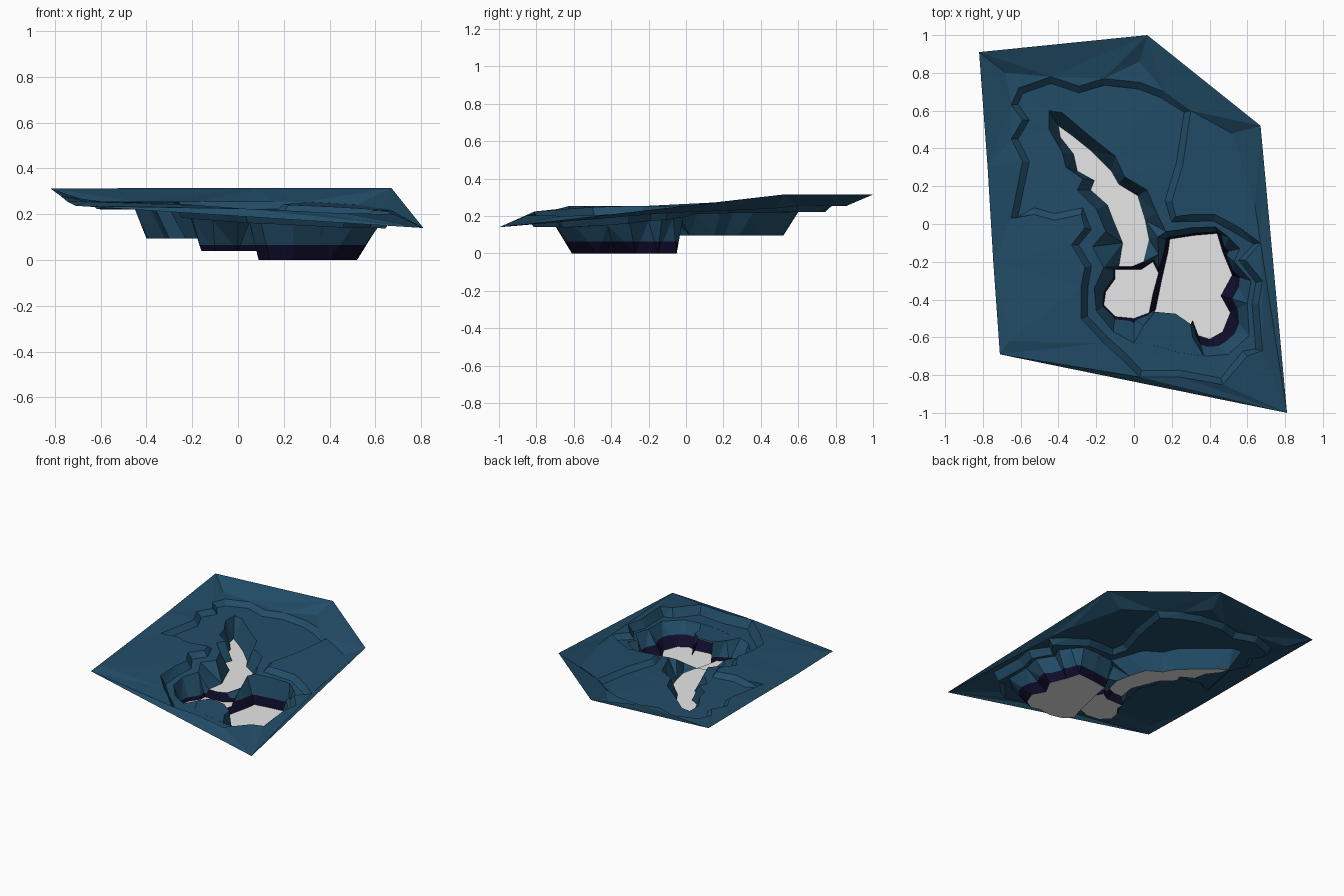
import bpy, bmesh
from mathutils import Vector
from mathutils.geometry import delaunay_2d_cdt

if "Cube" in bpy.data.objects:
    bpy.data.objects.remove(bpy.data.objects["Cube"])


def material(name, rgb):
    m = bpy.data.materials.new(name)
    m.diffuse_color = (*rgb, 1)
    m.use_nodes = True
    m.node_tree.nodes["Principled BSDF"].inputs["Base Color"].default_value = m.diffuse_color
    return m


BLUE = material("slate blue rock", (0.016, 0.074, 0.138))
DARK = material("dark navy rock", (0.005, 0.004, 0.024))
PALE = material("pale grey floor", (0.8, 0.8, 0.8))


def ground(x, y):
    """Height of the gently tilted upper ground."""
    return min(0.255, 0.25 + 0.03 * y - 0.045 * x)


def shelf(x, y):
    """Height of the shelf inside the step, deeper towards the front."""
    return ground(x, y) - .033 - .03 * min(1, max(0, -y / .5))


def inset(loop, d):
    """Move a clockwise outline inward by d."""
    out = []
    for i, p in enumerate(loop):
        a, b = Vector(loop[i - 1]), Vector(loop[(i + 1) % len(loop)])
        t = (b - a).normalized()
        out.append((p[0] + t.y * d, p[1] - t.x * d))
    return out


# outer border with corner heights
border = [(-.82, .91, .313), (.07, 1, .315), (.67, .52, .315), (.81, -1, .14),
          (-.71, -.69, .237), (-.745, -.2, .255), (-.775, .3, .28)]

# shallow step outline around valley and basin
step = [(-.61, .72), (-.44, .78), (-.29, .73), (-.16, .77), (.03, .75), (.16, .70),
        (.30, .60), (.26, .32), (.20, .12), (.22, .04), (.30, .05), (.43, .05),
        (.56, -.02), (.67, -.10), (.59, -.19), (.68, -.30), (.66, -.42), (.68, -.67),
        (.60, -.70), (.47, -.85), (.24, -.81), (.03, -.81), (-.07, -.71), (-.16, -.63),
        (-.28, -.50), (-.28, -.33), (-.26, -.23), (-.33, -.11), (-.26, -.02), (-.28, .05),
        (-.42, .02), (-.53, .05), (-.65, .03), (-.59, .33), (-.65, .45), (-.59, .55),
        (-.65, .63)]

# top edge of the cliffs
rim = [(-.45, .60), (-.38, .59), (-.24, .47), (-.10, .36), (-.05, .25), (.07, .18),
       (.12, .06), (.17, -.04), (.25, -.03), (.30, -.02), (.43, -.015), (.50, -.07),
       (.56, -.13), (.53, -.20), (.62, -.30), (.60, -.42), (.61, -.59), (.50, -.69),
       (.37, -.70), (.31, -.60), (.30, -.53), (.22, -.475), (.11, -.465), (.05, -.54),
       (0, -.63), (-.11, -.57), (-.20, -.46), (-.21, -.34), (-.16, -.23), (-.22, -.12),
       (-.15, -.04), (-.20, .08), (-.30, .18), (-.27, .24), (-.36, .30), (-.38, .38),
       (-.45, .50)]

# stepped floors
river = [(-.40, .52), (-.33, .47), (-.23, .39), (-.12, .28), (-.08, .21), (.02, .15),
         (.06, .02), (.08, -.08), (.05, -.20), (-.01, -.225), (-.08, -.225), (-.06, -.10),
         (-.11, .02), (-.14, .10), (-.23, .18), (-.21, .23), (-.30, .28), (-.32, .37),
         (-.39, .46)]
small_pool = [(-.10, -.24), (.04, -.24), (.10, -.20), (.13, -.26), (.10, -.37), (.08, -.47),
              (0, -.50), (-.10, -.49), (-.16, -.43), (-.15, -.36), (-.10, -.29)]
large_pool = [(.19, -.08), (.32, -.06), (.44, -.05), (.47, -.15), (.52, -.27), (.46, -.38),
              (.51, -.47), (.47, -.57), (.40, -.61), (.34, -.59), (.31, -.51), (.22, -.46),
              (.115, -.45), (.15, -.28), (.18, -.15)]
# hollow under the front ledge: foot of its back wall
hollow = [(.115, -.45), (.09, -.52), (.14, -.58), (.24, -.605), (.34, -.59)]

# collect contours with heights
loops = [border]
loops.append([(x, y, ground(x, y)) for x, y in step])
loops.append([(x, y, shelf(x, y)) for x, y in inset(step, .036)])
loops.append([(x, y, shelf(x, y) - .001) for x, y in rim])
for loop, z in ((river, .095), (small_pool, .04), (large_pool, 0)):
    loops.append([(x, y, z) for x, y in loop])

# the triangulation needs counter-clockwise rings
points, rings = [], []
for loop in loops:
    rings.append(list(range(len(points), len(points) + len(loop))))
    points += loop[::-1]
# loose ground points where the border starts to rise, and the rock spur between river and pool
for x, y in ((-.68, .80), (.03, .86), (.52, .48), (.64, .1), (-.66, -.62)):
    points.append((x, y, ground(x, y)))
points += [(.125, -.07, .19), (.13, -.16, .13)]

co, _, tris, ov, _, of = delaunay_2d_cdt(
    [Vector(p[:2]) for p in points], [], rings, 1, 1e-5)
verts = [(c.x, c.y, points[o[0]][2] if o else shelf(c.x, c.y))
         for c, o in zip(co, ov)]


def make(name, verts, faces, mats, gap=False):
    bm = bmesh.new()
    vs = [bm.verts.new(v) for v in verts]
    for f in faces:
        bm.faces.new([vs[i] for i in f])
    bmesh.ops.delete(bm, geom=[v for v in bm.verts if not v.link_faces], context='VERTS')
    bm.normal_update()
    if gap:
        # open mouth of the hollow below the ledge
        mouth = [f for f in bm.faces if f.normal.z < .5 and
                 all(.1 < v.co.x < .32 and -.54 < v.co.y < -.445 for v in f.verts)]
        bmesh.ops.delete(bm, geom=mouth, context='FACES')
    if len(mats) == 2:
        # dark band at the foot of the cliffs
        bmesh.ops.bisect_plane(bm, geom=bm.verts[:] + bm.edges[:] + bm.faces[:],
                               plane_co=(0, 0, .065), plane_no=(0, 0, 1))
        for f in bm.faces:
            c = f.calc_center_median()
            drop = max(v.co.z for v in f.verts) < .096 and c.y < -.2
            f.material_index = int(c.z < .065 or drop)
    me = bpy.data.meshes.new(name)
    bm.to_mesh(me)
    bm.free()
    for m in mats:
        me.materials.append(m)
    bpy.context.collection.objects.link(bpy.data.objects.new(name, me))


make("rock_ground", verts, [t for t, o in zip(tris, of) if not {4, 5, 6} & set(o)],
     [BLUE, DARK], gap=True)
for i, name in ((4, "river_floor"), (5, "small_pool_floor"), (6, "large_pool_floor")):
    make(name, verts, [t for t, o in zip(tris, of) if i in o], [PALE])

# back wall and floor of the hollow
top = [(.11, -.465), (.05, -.54), (.10, -.64), (.24, -.68), (.37, -.70)]
n = len(hollow)
make("hollow_wall", [(x, y, 0) for x, y in hollow] + [(x, y, shelf(x, y)) for x, y in top],
     [(i + 1, i, n + i, n + i + 1) for i in range(n - 1)], [BLUE, DARK])
make("hollow_floor", [(x, y, 0) for x, y in hollow + [(.31, -.51), (.22, -.46)]],
     [range(n + 2)], [PALE])
